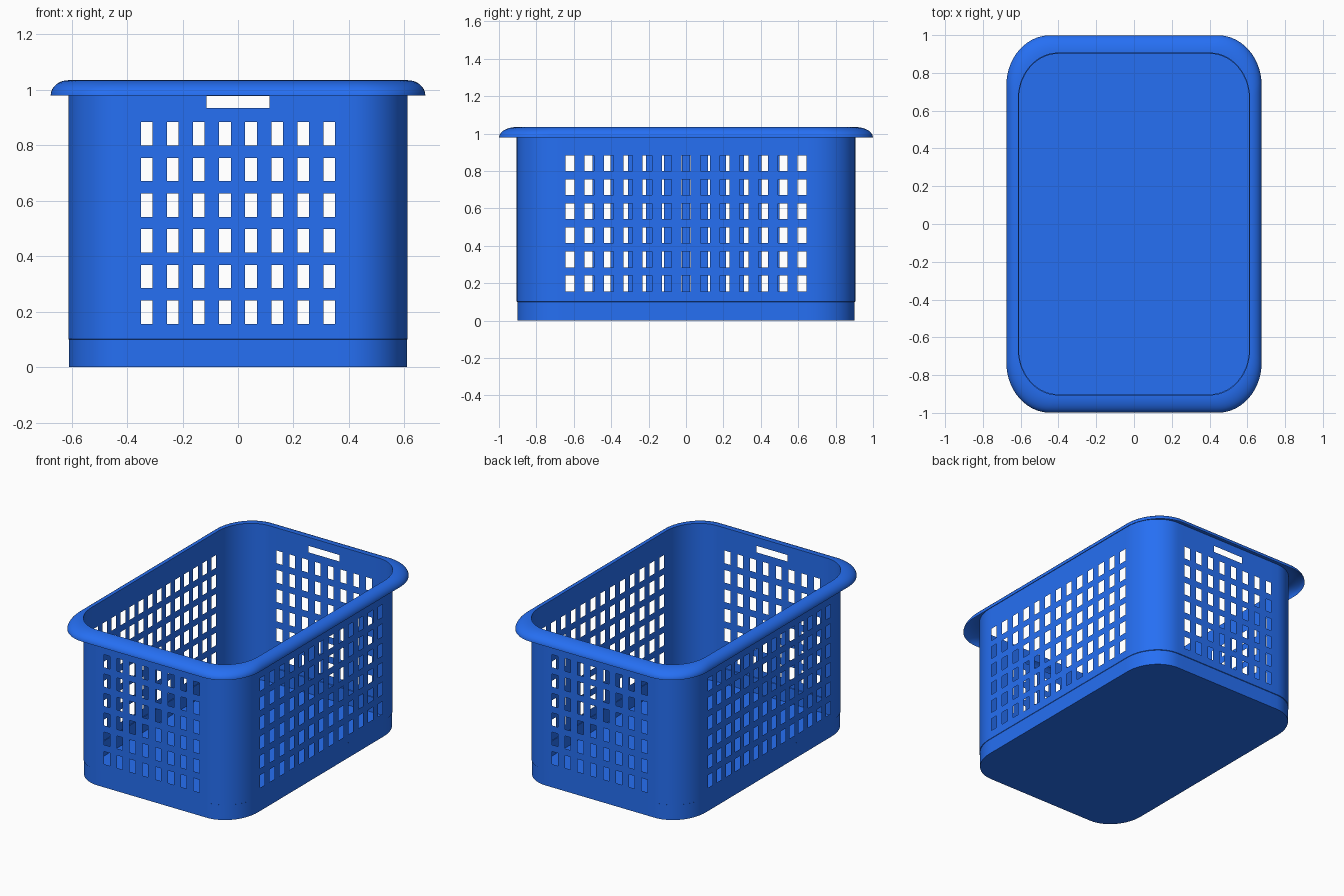
import bpy, bmesh
from math import sin, cos, pi

if "Cube" in bpy.data.objects:
    bpy.data.objects.remove(bpy.data.objects["Cube"])

A, B = 0.612, 0.905          # half width / half depth of the wall
RX, RY = 0.21, 0.24          # corner radii
SX, SY = A - RX, B - RY      # half length of the straight runs
TOP, LIP = 1.035, 0.98       # rim top and rim lower edge
FLARE = 1.104                # rim outline relative to the wall

blue = bpy.data.materials.new("blue_plastic")
blue.diffuse_color = (0.019, 0.16, 0.9, 1)
blue.use_nodes = True
blue.node_tree.nodes["Principled BSDF"].inputs["Base Color"].default_value = blue.diffuse_color

# Hole layout: spans of columns along each wall and rows in height
def spans(n, last, size, mid=0.0):
    step = 2 * last / (n - 1)
    return [(mid - last + i * step - size / 2, mid - last + i * step + size / 2) for i in range(n)]

rows = spans(6, 0.322, 0.084, 0.52)
short_cols = spans(8, 0.329, 0.042)
right_cols = spans(13, 0.62, 0.05)
left_cols = spans(14, 0.62, 0.05)
grip_u, grip_z = (-0.114, 0.114), (0.935, 0.978)

def inside(v, pairs):
    return any(a < v < b for a, b in pairs)

# Outline, counter-clockwise from the front left; each segment remembers its wall
outline, segments = [], []
walls = [(short_cols, SX, lambda u: (u, -B), True),
         (right_cols, SY, lambda u: (A, u), False),
         (short_cols, SX, lambda u: (-u, B), True),
         (left_cols, SY, lambda u: (-A, -u), False)]
corners = [(SX, -SY), (SX, SY), (-SX, SY), (-SX, -SY)]
STEPS = 14
for k, (cols, half, place, grip) in enumerate(walls):
    us = {-half, half} | {u for c in cols for u in c}
    if grip:
        us |= set(grip_u)
    us = sorted(us)
    for i, u in enumerate(us):
        outline.append(place(u))
        segments.append((cols, grip, (u + us[i + 1]) / 2) if i + 1 < len(us) else None)
    cx, cy = corners[k]
    for j in range(1, STEPS):
        t = (k - 1 + j / STEPS) * pi / 2
        outline.append((cx + RX * cos(t), cy + RY * sin(t)))
        segments.append(None)

def is_hole(seg, z):
    if seg is None:
        return False
    cols, grip, u = seg
    return (inside(z, rows) and inside(u, cols)) or (grip and inside(z, [grip_z]) and inside(u, [grip_u]))

# Skin a stack of (scale, z) copies of the outline
def loft(name, levels, holes=False, cap=False):
    bm = bmesh.new()
    rings = [[bm.verts.new((x * s, y * s, z)) for x, y in outline] for s, z in levels]
    n = len(outline)
    for r in range(len(rings) - 1):
        zm = (levels[r][1] + levels[r + 1][1]) / 2
        for i in range(n):
            if holes and is_hole(segments[i], zm):
                continue
            j = (i + 1) % n
            bm.faces.new((rings[r][i], rings[r][j], rings[r + 1][j], rings[r + 1][i]))
    if cap:
        bm.faces.new(rings[0][::-1])
    bmesh.ops.delete(bm, geom=[v for v in bm.verts if not v.link_faces], context='VERTS')
    me = bpy.data.meshes.new(name)
    bm.to_mesh(me)
    bm.free()
    ob = bpy.data.objects.new(name, me)
    bpy.context.collection.objects.link(ob)
    me.materials.append(blue)
    bpy.ops.object.select_all(action='DESELECT')
    ob.select_set(True)
    bpy.context.view_layer.objects.active = ob
    bpy.ops.object.shade_smooth_by_angle(angle=pi / 6)
    return ob

# Solid tray at the bottom, a hair narrower than the wall above it
loft("floor_tray", [(0.996, 0), (0.996, 0.1), (1, 0.102)], cap=True)

# Perforated wall with grip slots at both ends
heights = sorted({0.102, TOP} | {z for r in rows for z in r} | set(grip_z))
loft("wall", [(1, z) for z in heights], holes=True)

# Rolled rim: quarter-round flaring outwards and down
N = 10
rim = [(1 + (FLARE - 1) * cos(t), LIP + (TOP - LIP) * sin(t))
       for t in (i * pi / 2 / N for i in range(N + 1))]
loft("rim", rim)
